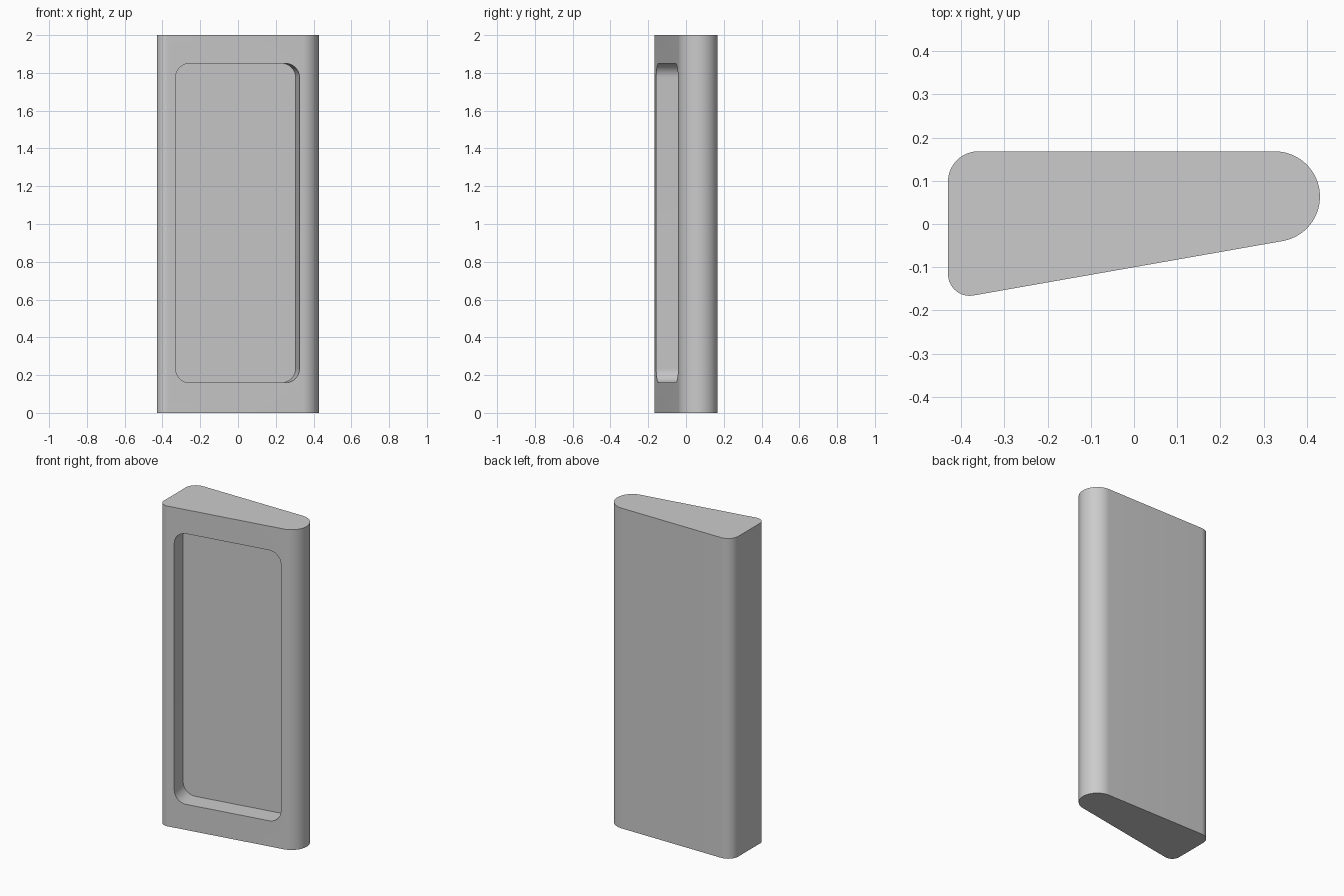
import bpy
import bmesh
from math import cos, sin, tan, radians
from mathutils import Matrix, Vector

default = bpy.data.objects.get("Cube")
if default:
    bpy.data.objects.remove(default, do_unlink=True)

HEIGHT = 2.0
SLANT = radians(10)      # tilt of the front face
FACE_Y = -0.10           # front face position at x = 0

grey = bpy.data.materials.new("plain_grey")
grey.use_nodes = True
colour = (0.6, 0.6, 0.6, 1)
grey.diffuse_color = colour
grey.node_tree.nodes["Principled BSDF"].inputs["Base Color"].default_value = colour


def arc(cx, cy, r, start, end, steps=16):
    """Points along a circular corner, angles in degrees."""
    angles = [radians(start + (end - start) * i / steps) for i in range(steps + 1)]
    return [(cx + r * cos(a), cy + r * sin(a)) for a in angles]


def prism(name, outline, depth, matrix=Matrix()):
    """Extrude a closed 2D outline along local z."""
    bm = bmesh.new()
    base = bm.faces.new([bm.verts.new((x, y, 0)) for x, y in outline])
    out = bmesh.ops.extrude_face_region(bm, geom=[base])
    top = [v for v in out["geom"] if isinstance(v, bmesh.types.BMVert)]
    bmesh.ops.translate(bm, verts=top, vec=(0, 0, depth))
    bmesh.ops.transform(bm, matrix=matrix, verts=bm.verts)
    bmesh.ops.recalc_face_normals(bm, faces=bm.faces)
    mesh = bpy.data.meshes.new(name)
    bm.to_mesh(mesh)
    bm.free()
    mesh.materials.append(grey)
    obj = bpy.data.objects.new(name, mesh)
    bpy.context.collection.objects.link(obj)
    return obj


# Wedge body: wide end, slanted front, full round at the narrow end
outline = (
    arc(-0.38, -0.116, 0.05, 180, 280)
    + arc(0.3255, 0.0635, 0.1045, -80, 90, 40)
    + arc(-0.36, 0.098, 0.07, 90, 180)
)
body = prism("wedge_body", outline, HEIGHT)

# Rounded pocket cut square to the slanted front
half_w, half_h, r, depth = 0.333, 0.845, 0.075, 0.12
w, h = half_w - r, half_h - r
pocket = (
    arc(w, h, r, 0, 90) + arc(-w, h, r, 90, 180)
    + arc(-w, -h, r, 180, 270) + arc(w, -h, r, 270, 360)
)
along = Vector((cos(SLANT), sin(SLANT), 0))
up = Vector((0, 0, 1))
outward = along.cross(up)
mid_x = -0.002
centre = Vector((mid_x, FACE_Y + mid_x * tan(SLANT), 1.005)) - outward * depth
frame = Matrix((along, up, outward)).transposed().to_4x4()
cutter = prism("pocket_cutter", pocket, depth + 0.2, Matrix.Translation(centre) @ frame)
cutter.hide_render = True

cut = body.modifiers.new("front_pocket", "BOOLEAN")
cut.operation = "DIFFERENCE"
cut.solver = "EXACT"
cut.object = cutter

bpy.ops.object.select_all(action="DESELECT")
body.select_set(True)
bpy.context.view_layer.objects.active = body
bpy.ops.object.modifier_apply(modifier=cut.name)
bpy.data.objects.remove(cutter, do_unlink=True)
bpy.ops.object.shade_smooth_by_angle(angle=radians(30))
